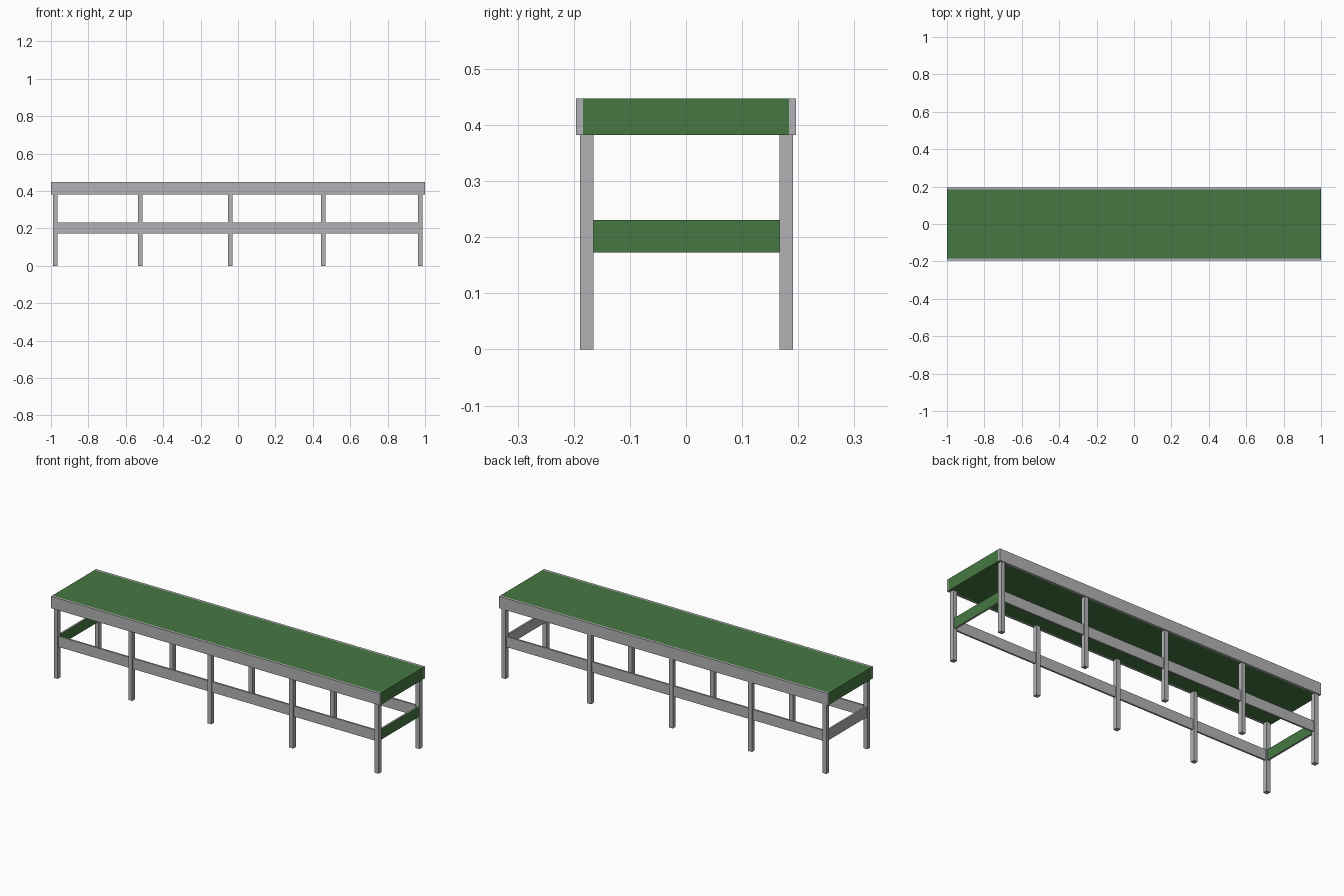
import bpy
import bmesh
from mathutils import Matrix, Vector

if "Cube" in bpy.data.objects:
    bpy.data.objects.remove(bpy.data.objects["Cube"])


def make_mat(name, rgb):
    m = bpy.data.materials.new(name)
    m.diffuse_color = (*rgb, 1.0)
    m.use_nodes = True
    m.node_tree.nodes["Principled BSDF"].inputs["Base Color"].default_value = m.diffuse_color
    return m


GREY = make_mat("grey metal", (0.45, 0.45, 0.46))
GREEN = make_mat("green board", (0.060, 0.187, 0.053))


def box(name, x, y, z, mats):
    """Box from (min, max) ranges; a second material goes on the +x faces."""
    lo, hi = Vector((x[0], y[0], z[0])), Vector((x[1], y[1], z[1]))
    bm = bmesh.new()
    bmesh.ops.create_cube(bm, size=1.0, matrix=Matrix.Translation((lo + hi) / 2)
                          @ Matrix.Diagonal((*(hi - lo), 1.0)))
    bm.normal_update()
    if len(mats) > 1:
        for f in bm.faces:
            f.material_index = 1 if f.normal.x > 0.5 else 0
    mesh = bpy.data.meshes.new(name)
    bm.to_mesh(mesh)
    bm.free()
    for m in mats:
        mesh.materials.append(m)
    ob = bpy.data.objects.new(name, mesh)
    bpy.context.collection.objects.link(ob)
    return ob


TOP, UNDER = 0.447, 0.382       # bench top slab heights
RAIL_Z = (0.173, 0.231)
LEG, RAIL = 0.012, 0.005        # half thicknesses
leg_x = (-0.976, -0.523, -0.042, 0.456, 0.975)
leg_y = {"front": -0.177, "back": 0.179}

# Bench top
box("seat", (-1, 1), (-0.184, 0.184), (UNDER, TOP), [GREEN])

# Long edge boards, legs and lower rails for each side
for side, y in leg_y.items():
    edge = (-0.196, -0.184) if side == "front" else (0.184, 0.196)
    box(side + "_edge_board", (-1, 1), edge, (UNDER, TOP), [GREY])
    for i, x in enumerate(leg_x):
        box(f"{side}_leg_{i + 1}", (x - LEG, x + LEG), (y - LEG, y + LEG),
            (0, UNDER), [GREY])
    box(side + "_rail", (leg_x[0] + LEG, leg_x[-1] - LEG),
        (y - RAIL, y + RAIL), RAIL_Z, [GREY])

# End rails: green on the +x face
for side, x in (("left", leg_x[0]), ("right", leg_x[-1])):
    box(side + "_end_rail", (x - RAIL, x + RAIL),
        (leg_y["front"] + LEG, leg_y["back"] - LEG), RAIL_Z, [GREY, GREEN])
